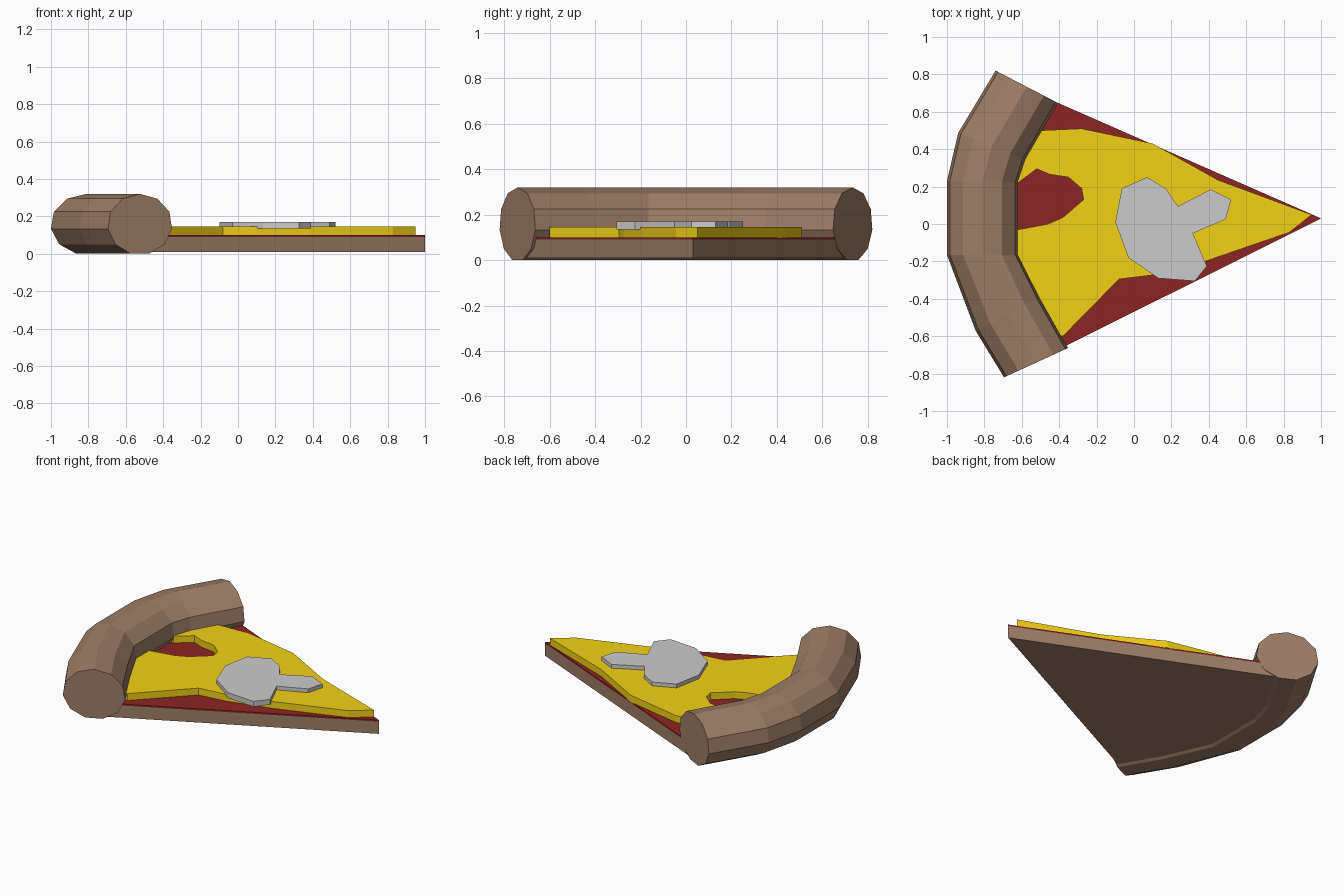
import bpy, math
from mathutils import Vector

if "Cube" in bpy.data.objects:
    bpy.data.objects.remove(bpy.data.objects["Cube"])


def material(name, rgb):
    m = bpy.data.materials.new(name)
    m.diffuse_color = (*rgb, 1)
    m.use_nodes = True
    m.node_tree.nodes["Principled BSDF"].inputs["Base Color"].default_value = m.diffuse_color
    return m


def add_mesh(name, verts, faces, mat=None):
    me = bpy.data.meshes.new(name)
    me.from_pydata(verts, [], faces)
    me.update()
    ob = bpy.data.objects.new(name, me)
    bpy.context.collection.objects.link(ob)
    if mat:
        me.materials.append(mat)
    return ob


def slab(name, outline, z0, z1, mat=None):
    """Extrude a counter-clockwise outline from z0 to z1."""
    n = len(outline)
    verts = [(p[0], p[1], z) for z in (z0, z1) for p in outline]
    faces = [tuple(reversed(range(n))), tuple(range(n, 2 * n))]
    faces += [(i, (i + 1) % n, n + (i + 1) % n, n + i) for i in range(n)]
    return add_mesh(name, verts, faces, mat)


brown = material("baked_dough", (0.34, 0.21, 0.14))
red = material("tomato", (0.27, 0.018, 0.018))
yellow = material("cheese", (0.9, 0.64, 0.008))

# Crust stations: outer and inner edge seen from above
outer = [(-0.74, 0.82), (-0.94, 0.487), (-1, 0.23), (-1, -0.165), (-0.847, -0.57), (-0.695, -0.82)]
inner = [(-0.406, 0.647), (-0.58, 0.345), (-0.62, 0.225), (-0.62, -0.165), (-0.503, -0.396), (-0.353, -0.663)]
stations = [(Vector(o), Vector(i)) for o, i in zip(outer, inner)]

# Crust: an 11-sided tube with flat ends
SIDES = 11
verts, faces = [], []
for o, i in stations:
    mid, half = (o + i) / 2, (i - o) / 2 / 0.99
    for k in range(SIDES):
        a = math.pi / 2 + k * math.tau / SIDES
        p = mid + half * math.cos(a)
        verts.append((p.x, p.y, 0.1567 + 0.1633 * math.sin(a)))
for s in range(len(stations) - 1):
    for k in range(SIDES):
        a, b = s * SIDES + k, s * SIDES + (k + 1) % SIDES
        faces.append((a, a + SIDES, b + SIDES, b))
faces.append(tuple(range(SIDES)))
faces.append(tuple(reversed(range(len(verts) - SIDES, len(verts)))))
add_mesh("crust", verts, faces, brown)

# Dough base and sauce share a wedge whose back is buried in the crust
wedge = [o.lerp(i, 0.58) for o, i in stations]
wedge[0].y *= 0.985
wedge[-1].y *= 0.985
wedge.append(Vector((1.0, 0.03)))
slab("dough_base", wedge, 0.01, 0.09, brown)
slab("sauce", wedge, 0.09, 0.1, red)

# Cheese: melted outline with a bay that shows the sauce
cheese = [(0.95, 0.05), (0.45, 0.235), (0.10, 0.43), (-0.28, 0.51), (-0.50, 0.50), (-0.66, 0.49),
          (-0.74, 0.22), (-0.62, 0.22), (-0.52, 0.295), (-0.45, 0.265), (-0.35, 0.25), (-0.28, 0.19),
          (-0.27, 0.13), (-0.38, 0.035), (-0.46, 0), (-0.62, -0.03), (-0.74, -0.05), (-0.74, -0.2),
          (-0.62, -0.47), (-0.53, -0.6), (-0.38, -0.60), (-0.08, -0.295), (0.10, -0.273), (0.38, -0.20),
          (0.83, -0.045)]
slab("cheese", cheese, 0.098, 0.145, yellow)

# Mushroom slice lying on the cheese
mushroom = [(-0.065, 0.19), (0.07, 0.25), (0.17, 0.19), (0.235, 0.095), (0.41, 0.185), (0.52, 0.13),
            (0.49, 0.025), (0.315, -0.05), (0.39, -0.225), (0.325, -0.305), (0.13, -0.29),
            (-0.03, -0.18), (-0.10, 0.01)]
slab("mushroom", mushroom[::-1], 0.135, 0.17)

# Make every part's normals point outward
import bmesh
for ob in bpy.context.collection.objects:
    bm = bmesh.new()
    bm.from_mesh(ob.data)
    bmesh.ops.recalc_face_normals(bm, faces=bm.faces)
    bm.to_mesh(ob.data)
    bm.free()
